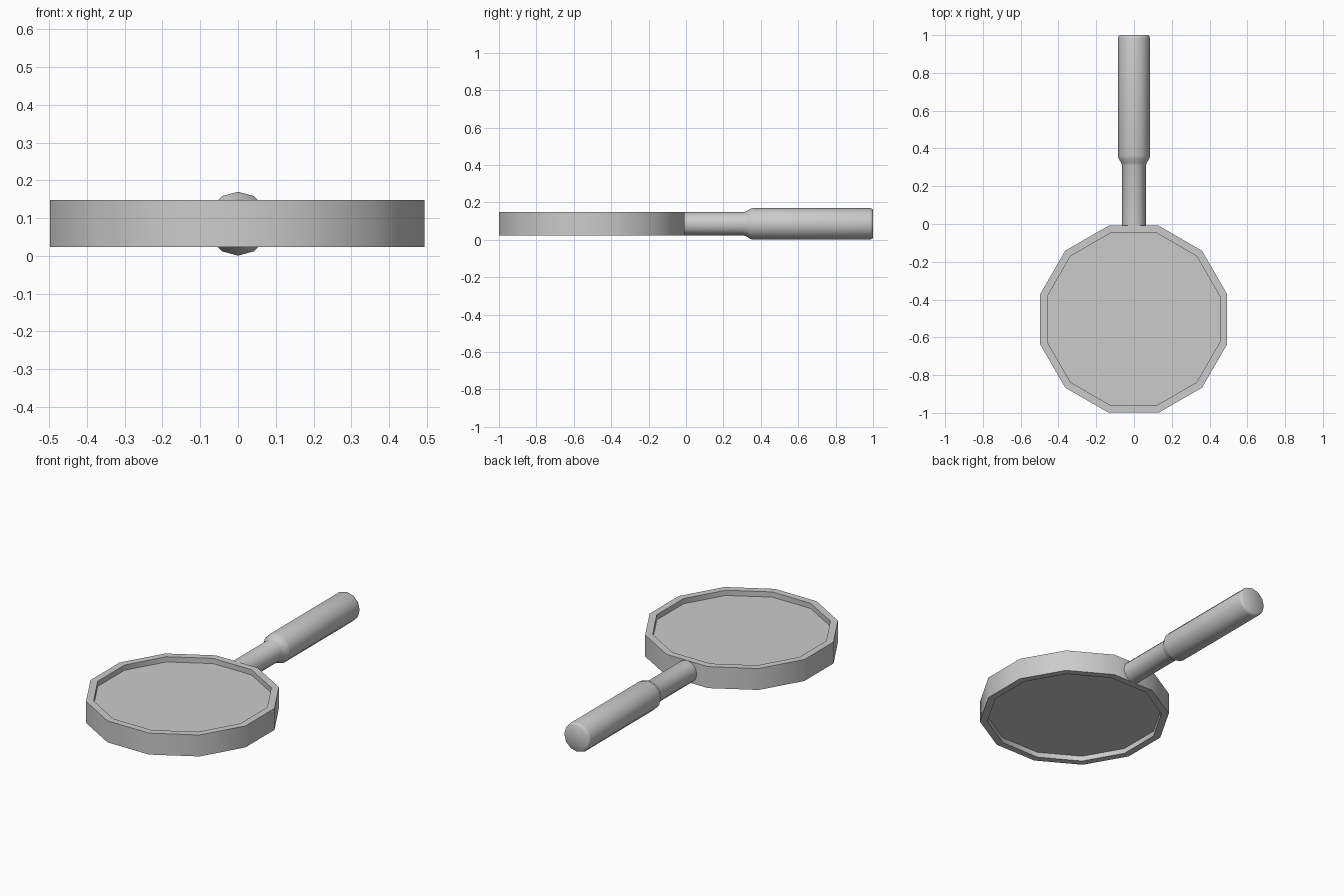
import bpy, math

if "Cube" in bpy.data.objects:
    bpy.data.objects.remove(bpy.data.objects["Cube"])

CX, CY, CZ = -0.002, -0.504, 0.086   # lens centre


def make(name, verts, faces, angle=40):
    mesh = bpy.data.meshes.new(name)
    mesh.from_pydata(verts, [], faces)
    ob = bpy.data.objects.new(name, mesh)
    bpy.context.collection.objects.link(ob)
    bpy.ops.object.select_all(action='DESELECT')
    ob.select_set(True)
    bpy.context.view_layer.objects.active = ob
    bpy.ops.object.shade_smooth_by_angle(angle=math.radians(angle))
    return ob


def lathe(name, profile, sides, place, closed, phase=0.0):
    """Spin (radius, height) points; closed joins last ring to first, else caps ends."""
    verts = [place(r * math.cos(a), r * math.sin(a), h)
             for r, h in profile
             for a in (phase + 2 * math.pi * i / sides for i in range(sides))]
    n = len(profile)
    faces = []
    for k in range(n if closed else n - 1):
        a, b = k * sides, ((k + 1) % n) * sides
        for i in range(sides):
            j = (i + 1) % sides
            faces.append((a + i, a + j, b + j, b + i))
    if not closed:
        faces.append(tuple(reversed(range(sides))))
        faces.append(tuple(range((n - 1) * sides, n * sides)))
    return make(name, verts, faces)


def upright(x, y, h):
    return (CX + x, CY + y, CZ + h)


def along_y(x, y, h):
    return (-x, h, 0.0853 + y)


HALF = math.pi / 12
OUT = 0.495 / math.cos(HALF)
INN = 0.456 / math.cos(HALF)

# Twelve-sided frame ring
lathe("lens_frame", [(OUT, -0.062), (OUT, 0.062), (INN, 0.062), (INN, -0.062)],
      12, upright, True, HALF)

# Recessed glass slab
lathe("lens_glass", [(INN, -0.032), (INN, 0.032)], 12, upright, False, HALF)

# Stem and grip, with a flared shoulder and softened end
lathe("handle", [(0.063, -0.012), (0.063, 0.31), (0.068, 0.325), (0.081, 0.345),
                 (0.0845, 0.36), (0.0845, 0.982), (0.081, 0.995), (0.074, 1.0)],
      12, along_y, False)
